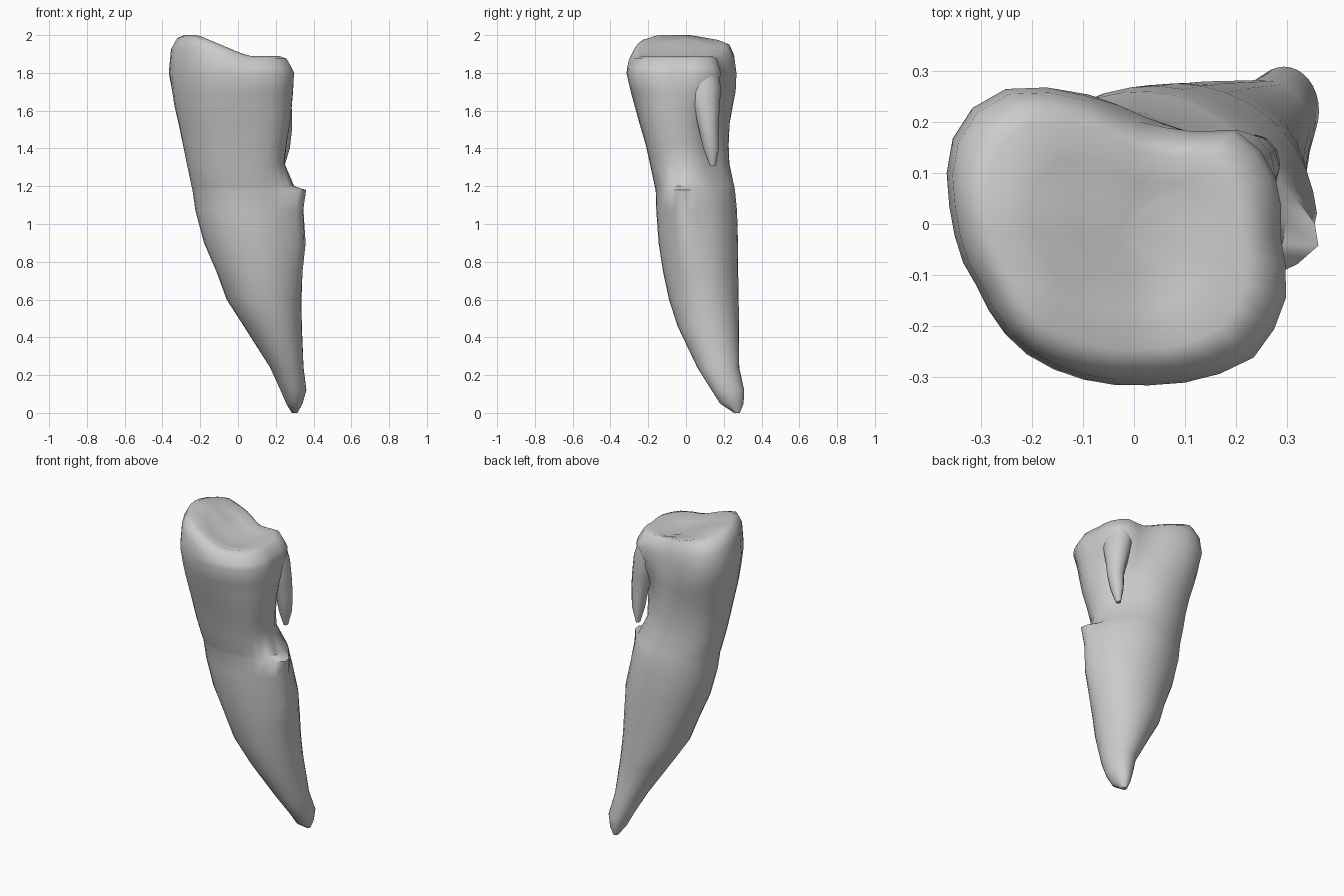
import bpy, bmesh, math

if "Cube" in bpy.data.objects:
    bpy.data.objects.remove(bpy.data.objects["Cube"])

N = 32


def loft(name, rings, end_point=None):
    """Skin closed rings of points; optionally close the last ring to a point."""
    bm = bmesh.new()
    vr = [[bm.verts.new(p) for p in r] for r in rings]
    for a, b in zip(vr, vr[1:]):
        n = len(a)
        for i in range(n):
            bm.faces.new((a[i], a[(i + 1) % n], b[(i + 1) % n], b[i]))
    bm.faces.new(vr[0][::-1])
    if end_point:
        c = bm.verts.new(end_point)
        for i in range(len(vr[-1])):
            bm.faces.new((vr[-1][i], vr[-1][(i + 1) % len(vr[-1])], c))
    else:
        bm.faces.new(vr[-1])
    bmesh.ops.recalc_face_normals(bm, faces=bm.faces)
    me = bpy.data.meshes.new(name)
    bm.to_mesh(me)
    bm.free()
    ob = bpy.data.objects.new(name, me)
    bpy.context.collection.objects.link(ob)
    bpy.ops.object.select_all(action='DESELECT')
    bpy.context.view_layer.objects.active = ob
    ob.select_set(True)
    bpy.ops.object.shade_smooth_by_angle(angle=math.radians(50))
    return ob


def lerp(keys, t):
    """Piecewise linear value through (position, value) keys."""
    if t <= keys[0][0]:
        return keys[0][1]
    for (a, u), (b, v) in zip(keys, keys[1:]):
        if t <= b:
            return u + (v - u) * (t - a) / (b - a)
    return keys[-1][1]


def gauss(a, centre, width):
    d = (a - math.radians(centre) + math.pi) % math.tau - math.pi
    return math.exp(-(d / math.radians(width)) ** 2)


# Crown outline seen from above, as radius by angle
outline = [(-.365, .07), (-.355, .01), (-.3, -.13), (-.215, -.25), (-.07, -.31), (.04, -.315),
           (.18, -.29), (.24, -.26), (.3, -.16), (.29, -.03), (.28, .1), (.25, .15), (.2, .19),
           (.1, .18), (0, .205), (-.13, .265), (-.23, .275), (-.3, .25), (-.36, .16)]
unit = [((x + .0325) / .3325, (y + .02) / .295) for x, y in outline]
polar = sorted((math.atan2(y, x) % math.tau, math.hypot(x, y)) for x, y in unit)
polar = [(polar[-1][0] - math.tau, polar[-1][1])] + polar + [(polar[0][0] + math.tau, polar[0][1])]

# How the section changes with height
blend = [(1.2, 0), (1.42, .2), (1.62, .6), (1.8, 1)]
recess = [(.8, 0), (1.2, .1), (1.45, .26), (1.55, .26), (1.7, .09), (1.8, 0)]
ledge = [(.65, 0), (1.07, .045), (1.18, .078), (1.2, .015), (1.3, 0)]
bulge = [(.95, 0), (1.18, .05), (1.32, .12), (1.42, .11), (1.7, 0)]


def section(z, x0, x1, y0, y1):
    pts = []
    for i in range(N):
        a = math.tau * i / N
        r = 1 + (lerp(polar, a) - 1) * lerp(blend, z)
        b = lerp(bulge, z)
        r *= 1 - lerp(recess, z) * gauss(a, 42, 34) + b * gauss(a, -48, 24) + b * .5 * gauss(a, 145, 25)
        g = lerp(ledge, z) * gauss(a, -22, 21)
        pts.append(((x0 + x1) / 2 + (x1 - x0) / 2 * r * math.cos(a) + g,
                    (y0 + y1) / 2 + (y1 - y0) / 2 * r * math.sin(a) - g * .15, z))
    return pts


# Body: z, x range, y range
levels = [
    (0, .285, .315, .255, .285), (.05, .255, .342, .18, .305), (.12, .225, .362, .135, .308),
    (.24, .17, .347, .06, .282), (.46, .03, .338, -.045, .28), (.6, -.06, .336, -.09, .279),
    (.75, -.115, .338, -.122, .276), (.9, -.18, .343, -.145, .276), (1.07, -.225, .318, -.157, .272),
    (1.18, -.24, .3, -.16, .262), (1.2, -.245, .292, -.165, .258), (1.32, -.27, .252, -.19, .236),
    (1.42, -.29, .264, -.212, .234), (1.53, -.315, .282, -.245, .242), (1.62, -.338, .29, -.27, .256),
    (1.7, -.352, .294, -.292, .27), (1.8, -.365, .295, -.315, .27)]
rings = [section(*p) for p in levels]
top = rings[-1]


# Sloping biting surface: highest at the front left, with a shallow basin
def rim(x, y):
    back = max(0, y - .02) * .17 * min(1, max(0, .1 - x) * 4)
    return min(2.0, max(1.89, 1.89 + (.05 - x) * .42)) - back


for scale, drop in ((.965, .065), (.88, .015), (.76, 0), (.5, .02), (.25, .025)):
    ring = []
    for x, y, _ in top:
        px, py = -.035 + (x + .035) * scale, -.02 + (y + .02) * scale
        ring.append((px, py, rim(px, py) - drop))
    rings.append(ring)
loft("tooth_body", rings, (-.035, -.02, rim(-.035, -.02) - .027))

# Spur hanging from the back right corner of the crown
spur = [(1.82, .18, .085, .07, .085), (1.72, .2, .09, .078, .095), (1.6, .223, .11, .062, .067),
        (1.5, .238, .12, .048, .051), (1.4, .238, .133, .036, .042), (1.31, .235, .142, .012, .016)]
loft("crown_spur", [[(cx + rx * math.cos(math.tau * i / 12), cy + ry * math.sin(math.tau * i / 12), z)
                     for i in range(12)] for z, cx, cy, rx, ry in spur])
